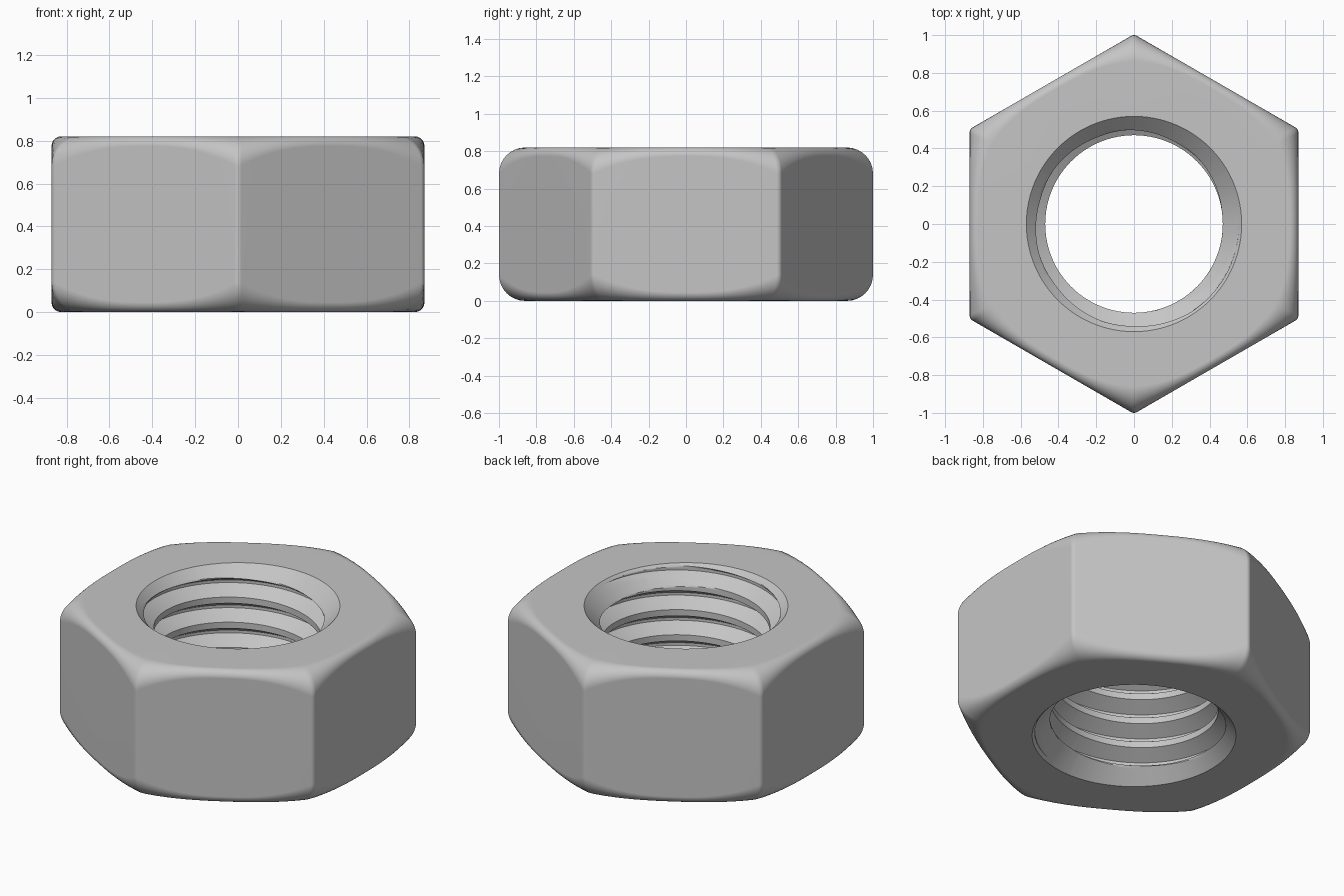
import bpy, bmesh
from math import pi, tau, sin, cos, atan2, hypot, radians
from mathutils import Vector

cube = bpy.data.objects.get("Cube")
if cube:
    bpy.data.objects.remove(cube, do_unlink=True)

HEIGHT = 0.82
CORNER, CORNER_ROUND = 1.0, 0.03
MOUTH = 0.57                       # bore radius at the top and bottom faces
MINOR, MAJOR, PITCH = 0.47, 0.555, 0.155
STEPS = 6

# Thread section over one pitch, from the upper edge of the root: (rise, radius)
SECTION = [(0, MAJOR), (0.05, MINOR), (0.088, MINOR), (0.138, MAJOR), (PITCH, MAJOR)]


def hexagon():
    """Hexagon outline with slightly rounded corners, sorted by angle."""
    arcs = []
    for k in range(6):
        a = radians(30 + 60 * k)
        centre = Vector((cos(a), sin(a))) * (CORNER - CORNER_ROUND)
        turns = [a + radians(10 * i) for i in range(-3, 4)]
        arcs.append([centre + CORNER_ROUND * Vector((cos(t), sin(t))) for t in turns])
    points = []
    for k, arc in enumerate(arcs):
        end = arcs[(k + 1) % 6][0]
        points += arc + [arc[-1].lerp(end, i / 16) for i in range(1, 16)]
    return sorted((atan2(p.y, p.x) % tau, p.length) for p in points)


def bore(theta):
    """Threaded bore from bottom to top, opened by a cone at each end."""
    rows = []
    start = 0.705 + PITCH * (theta - pi / 2) / tau
    for turn in range(-8, 4):
        for (z0, r0), (z1, r1) in zip(SECTION, SECTION[1:]):
            for i in range(STEPS):
                t = i / STEPS
                z = start + PITCH * turn + z0 + (z1 - z0) * t
                z = min(max(z, 0), HEIGHT)
                cone = MOUTH - min(z, HEIGHT - z)
                rows.append((max(r0 + (r1 - r0) * t, cone), z))
    return rows


def outside(radius, flat):
    """Outer wall from top to bottom, its rounding growing toward the corners."""
    f = 0.045 + 0.095 * max(0, (radius - flat) / (CORNER - flat)) ** 1.3
    arc = [(radius - f + f * sin(i * pi / 16), f - f * cos(i * pi / 16)) for i in range(9)]
    return [(r, HEIGHT - z) for r, z in arc] + arc[::-1]


# Nut body: sweep the closed section once around the axis
outline = hexagon()
flat = min(r for _, r in outline)
outline.append((outline[0][0] + tau, outline[0][1]))
bm = bmesh.new()
columns = []
for theta, radius in outline:
    section = bore(theta) + outside(radius, flat)
    columns.append([bm.verts.new((r * cos(theta), r * sin(theta), z)) for r, z in section])
for a, b in zip(columns, columns[1:]):
    for i in range(len(a)):
        j = (i + 1) % len(a)
        bm.faces.new((a[i], b[i], b[j], a[j]))
bmesh.ops.remove_doubles(bm, verts=bm.verts, dist=0.00005)
bmesh.ops.recalc_face_normals(bm, faces=bm.faces)

mesh = bpy.data.meshes.new("hex_nut")
bm.to_mesh(mesh)
bm.free()
nut = bpy.data.objects.new("hex_nut", mesh)
bpy.context.collection.objects.link(nut)

# Plain grey steel
steel = bpy.data.materials.new("grey_steel")
steel.use_nodes = True
colour = (0.56, 0.56, 0.56, 1)
steel.diffuse_color = colour
steel.node_tree.nodes["Principled BSDF"].inputs["Base Color"].default_value = colour
mesh.materials.append(steel)

# Smooth shading with crisp thread and mouth edges
bpy.ops.object.select_all(action="DESELECT")
nut.select_set(True)
bpy.context.view_layer.objects.active = nut
bpy.ops.object.shade_smooth_by_angle(angle=radians(22))
weighted = nut.modifiers.new("weighted_normals", "WEIGHTED_NORMAL")
weighted.keep_sharp = True
